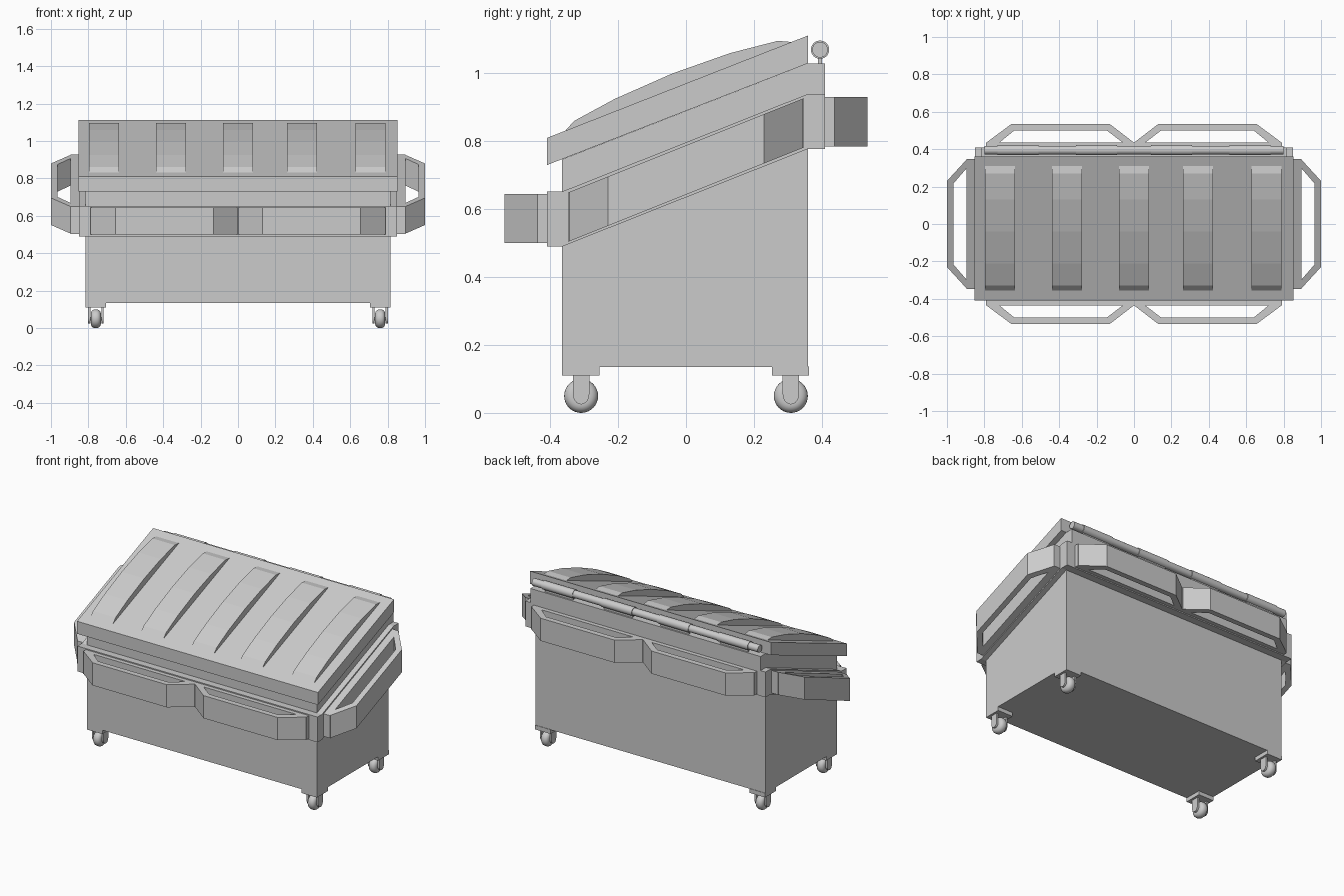
import bpy, bmesh, math
from mathutils import Matrix, Vector

cube = bpy.data.objects.get("Cube")
if cube:
    bpy.data.objects.remove(cube, do_unlink=True)

grey = bpy.data.materials.new("plain grey")
grey.use_nodes = True
grey.diffuse_color = (0.6, 0.6, 0.6, 1)
grey.node_tree.nodes["Principled BSDF"].inputs["Base Color"].default_value = (0.6, 0.6, 0.6, 1)

SLOPE = 0.4


def finish(name, bm, smooth=False):
    bmesh.ops.recalc_face_normals(bm, faces=bm.faces)
    mesh = bpy.data.meshes.new(name)
    bm.to_mesh(mesh)
    bm.free()
    mesh.materials.append(grey)
    obj = bpy.data.objects.new(name, mesh)
    bpy.context.collection.objects.link(obj)
    if smooth:
        bpy.ops.object.select_all(action='DESELECT')
        obj.select_set(True)
        bpy.context.view_layer.objects.active = obj
        bpy.ops.object.shade_smooth_by_angle(angle=math.radians(40))
    return obj


def prism(name, points, offset, smooth=False, shear=0):
    """Extrude a closed outline of 3D points; shear lifts z along y."""
    bm = bmesh.new()
    face = bm.faces.new([bm.verts.new(p) for p in points])
    out = bmesh.ops.extrude_face_region(bm, geom=[face])
    moved = [v for v in out["geom"] if isinstance(v, bmesh.types.BMVert)]
    bmesh.ops.translate(bm, verts=moved, vec=offset)
    for v in bm.verts:
        v.co.z += shear * v.co.y
    return finish(name, bm, smooth)


def side_profile(name, outline, x0, x1, smooth=False):
    return prism(name, [(x0, y, z) for y, z in outline], (x1 - x0, 0, 0), smooth)


def box(name, lo, hi, shear=0):
    pts = [(lo[0], lo[1], lo[2]), (hi[0], lo[1], lo[2]), (hi[0], hi[1], lo[2]), (lo[0], hi[1], lo[2])]
    return prism(name, pts, (0, 0, hi[2] - lo[2]), shear=shear)


def pipe(name, centre, radius, length, segments=24):
    bm = bmesh.new()
    bmesh.ops.create_cone(bm, cap_ends=True, segments=segments, radius1=radius, radius2=radius, depth=length,
                          matrix=Matrix.Translation(centre) @ Matrix.Rotation(math.pi / 2, 4, 'Y'))
    return finish(name, bm, True)


# Container, sloping collar and lid
side_profile("container_body", [(-0.365, 0.135), (0.36, 0.135), (0.36, 0.9), (-0.365, 0.6)], -0.815, 0.815)
side_profile("upper_rim", [(-0.365, 0.6), (0.36, 0.89), (0.41, 0.89), (0.41, 1.03), (0.36, 1.03), (-0.365, 0.747)],
             -0.815, 0.815)
side_profile("collar", [(-0.41, 0.49), (-0.365, 0.49), (0.36, 0.778), (0.41, 0.778),
                        (0.41, 0.94), (0.36, 0.94), (-0.365, 0.652), (-0.41, 0.652)], -0.85, 0.85)
side_profile("lid", [(-0.41, 0.73), (0.36, 1.03), (0.36, 1.112), (-0.41, 0.81)], -0.853, 0.853)

# Raised arched ribs on the lid
rib = [(-0.37, 0.815), (-0.33, 0.86), (-0.21, 0.925), (-0.04, 1.0), (0.13, 1.06), (0.27, 1.096), (0.32, 1.092),
       (0.32, 1.08)]
for i, x in enumerate((-0.716, -0.358, 0, 0.343, 0.708)):
    side_profile(f"lid_rib_{i + 1}", rib, x - 0.08, x + 0.08)

# Lifting loops on the front and back, two on each
outer = [(0, 0.435), (0.13, 0.535), (0.655, 0.535), (0.79, 0.435)]
inner = [(0.72, 0.435), (0.64, 0.5), (0.145, 0.5), (0.06, 0.435)]
for end, sy, z in (("front", -1, 0.5), ("back", 1, 0.785)):
    box(f"{end}_rail", (-0.79, min(sy * 0.41, sy * 0.437), z), (0.79, max(sy * 0.41, sy * 0.437), z + 0.145))
    for side, sx in (("left", 1), ("right", -1)):
        prism(f"{end}_{side}_loop", [(sx * x, sy * y, z) for x, y in outer + inner], (0, 0, 0.145))

# Sloping loops on the sides
outer = [(0.893, 0.347), (1, 0.23), (1, -0.23), (0.893, -0.347)]
inner = [(0.893, -0.3), (0.964, -0.218), (0.964, 0.218), (0.893, 0.3)]
for side, sx in (("left", 1), ("right", -1)):
    box(f"{side}_rail", (min(sx * 0.84, sx * 0.896), -0.347, 0.643),
        (max(sx * 0.84, sx * 0.896), 0.347, 0.788), shear=SLOPE)
    prism(f"{side}_loop", [(sx * x, y, 0.643) for x, y in outer + inner], (0, 0, 0.145), shear=SLOPE)

# Hinge rod with sleeves on short posts
pipe("hinge_rod", (0, 0.395, 1.07), 0.023, 1.6)
for i, x in enumerate((-0.62, -0.2, 0.2, 0.62)):
    pipe(f"hinge_sleeve_{i + 1}", (x, 0.395, 1.07), 0.027, 0.22)
    box(f"hinge_post_{i + 1}", (x - 0.1, 0.389, 1.02), (x + 0.1, 0.4, 1.055))

# Corner feet and casters
for end, sy in (("front", -1), ("back", 1)):
    for side, sx in (("left", 1), ("right", -1)):
        name = f"{end}_{side}"
        cx, cy = sx * 0.76, sy * 0.309
        box(f"{name}_foot", (cx - 0.055, cy - 0.056, 0.11), (cx + 0.055, cy + 0.054, 0.137))
        # Rounded tyre
        bm = bmesh.new()
        bmesh.ops.create_cone(bm, cap_ends=True, segments=32, radius1=0.05, radius2=0.05, depth=0.054,
                              matrix=Matrix.Rotation(math.pi / 2, 4, 'Y'))
        rims = [e for e in bm.edges if abs(e.verts[0].co.x - e.verts[1].co.x) < 0.001]
        bmesh.ops.bevel(bm, geom=rims, offset=0.024, segments=5, profile=0.5, affect='EDGES')
        bmesh.ops.translate(bm, verts=bm.verts, vec=Vector((cx, cy, 0.05)))
        finish(f"{name}_wheel", bm, True)
        # Fork plates with rounded lower ends
        arc = [(cy + 0.024 * math.cos(a), 0.055 + 0.03 * math.sin(a))
               for a in (math.pi + math.pi * k / 10 for k in range(11))]
        for k, dx in enumerate((-0.035, 0.035)):
            side_profile(f"{name}_fork_{k + 1}", [(cy - 0.024, 0.112)] + arc + [(cy + 0.024, 0.112)],
                         cx + dx - 0.006, cx + dx + 0.006)
        pipe(f"{name}_axle", (cx, cy, 0.05), 0.01, 0.08, 12)
